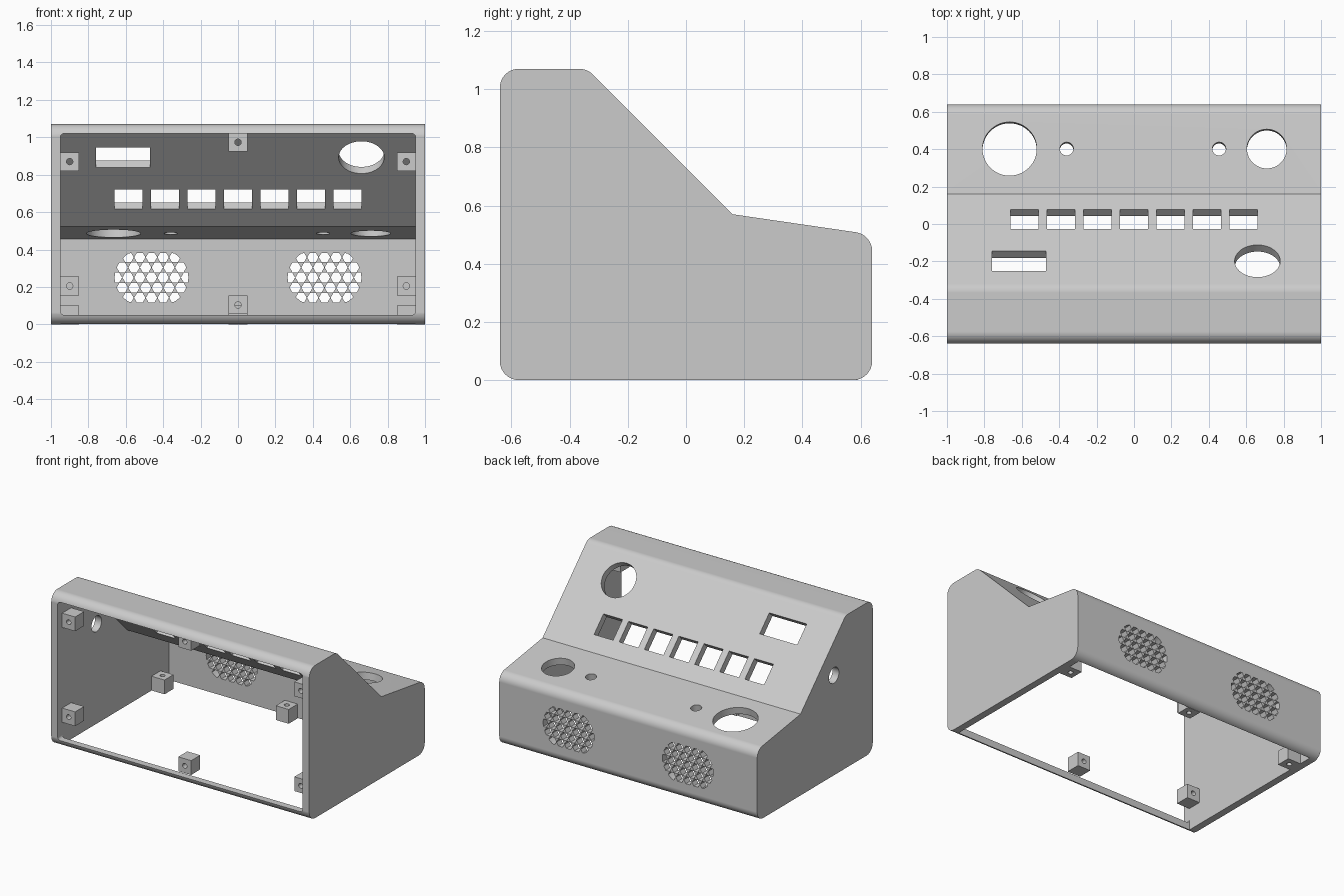
import bpy, bmesh
from math import sin, cos, pi, tan
from mathutils import Vector, Matrix

cube = bpy.data.objects.get("Cube")
if cube:
    bpy.data.objects.remove(cube, do_unlink=True)

grey = bpy.data.materials.new("plain grey")
grey.use_nodes = True
grey.diffuse_color = (0.6, 0.6, 0.6, 1)
grey.node_tree.nodes["Principled BSDF"].inputs["Base Color"].default_value = (0.6, 0.6, 0.6, 1)

X, Y, Z = Vector((1, 0, 0)), Vector((0, 1, 0)), Vector((0, 0, 1))


def frame(origin, xdir, normal):
    n = normal.normalized()
    return Matrix.Translation(origin) @ Matrix((xdir, n.cross(xdir), n)).transposed().to_4x4()


def ngon(r, n=48):
    return [(r * cos(2 * pi * i / n), r * sin(2 * pi * i / n)) for i in range(n)]


def rect(w, h):
    return [(-w / 2, -h / 2), (w / 2, -h / 2), (w / 2, h / 2), (-w / 2, h / 2)]


def rounded(corners, steps=8):
    """Replace each (x, y, radius) corner by an arc."""
    out = []
    for i, (x, y, r) in enumerate(corners):
        p = Vector((x, y))
        if r == 0:
            out.append(p)
            continue
        a = (Vector(corners[i - 1][:2]) - p).normalized()
        b = (Vector(corners[(i + 1) % len(corners)][:2]) - p).normalized()
        half = a.angle(b) / 2
        centre = p + (a + b).normalized() * r / sin(half)
        start = (p + a * r / tan(half) - centre).normalized()
        end = (p + b * r / tan(half) - centre).normalized()
        out += [centre + start.slerp(end, k / steps).normalized() * r for k in range(steps + 1)]
    return out


def prism(bm, pts, depth, mat):
    """Straight prism of a 2D outline, centred on the frame along its normal."""
    lo, hi = ([bm.verts.new(mat @ Vector((p[0], p[1], s * depth / 2))) for p in pts] for s in (-1, 1))
    bm.faces.new(lo[::-1])
    bm.faces.new(hi)
    n = len(pts)
    for i in range(n):
        bm.faces.new((lo[i], lo[(i + 1) % n], hi[(i + 1) % n], hi[i]))


def make(name, shapes):
    bm = bmesh.new()
    for pts, depth, mat in shapes:
        prism(bm, pts, depth, mat)
    bmesh.ops.recalc_face_normals(bm, faces=bm.faces)
    mesh = bpy.data.meshes.new(name)
    bm.to_mesh(mesh)
    bm.free()
    mesh.materials.append(grey)
    ob = bpy.data.objects.new(name, mesh)
    bpy.context.collection.objects.link(ob)
    return ob


def combine(ob, cutter, operation="DIFFERENCE"):
    """Apply a boolean and drop the cutter."""
    mod = ob.modifiers.new("cut", "BOOLEAN")
    mod.object, mod.operation, mod.solver = cutter, operation, "EXACT"
    bpy.context.view_layer.update()
    dg = bpy.context.evaluated_depsgraph_get()
    mesh = bpy.data.meshes.new_from_object(ob.evaluated_get(dg))
    ob.modifiers.clear()
    ob.data = mesh
    bpy.data.objects.remove(cutter, do_unlink=True)


def smooth(ob):
    bpy.ops.object.select_all(action="DESELECT")
    ob.select_set(True)
    bpy.context.view_layer.objects.active = ob
    bpy.ops.object.shade_smooth_by_angle(angle=pi / 6)


# Shell: side profile across the full width, hollowed and open below
side = frame(Vector(), Y, X)
R = 0.065
outer = rounded([(-0.64, 0, R), (0.64, 0, R), (0.64, 0.5, R), (0.16, 0.57, 0),
                 (-0.34, 1.07, R), (-0.64, 1.07, R)])
inner = [(-0.59, -0.1), (0.59, -0.1), (0.59, 0.457), (0.136, 0.523), (-0.361, 1.02), (-0.59, 1.02)]
shell = make("enclosure_shell", [(outer, 2, side)])
combine(shell, make("cavity", [(inner, 1.9, side)]))

# Front opening with softened corners
c = 0.02
opening = rounded([(-0.95, -0.485, c), (0.95, -0.485, c), (0.95, 0.485, c), (-0.95, 0.485, c)], 4)
combine(shell, make("opening", [(opening, 0.2, frame(Vector((0, -0.64, 0.535)), X, Y))]))

# Panel cutouts: slanted panel, shallow deck and one side socket
cuts = []
slant = Vector((0, 1, 1))
deck = Vector((0, 0.07, 0.48))
for i in range(-3, 4):
    cuts.append((rect(0.148, 0.148), 0.2, frame(Vector((i * 0.195, 0.025, 0.705)), X, slant)))
cuts.append((rect(0.29, 0.15), 0.2, frame(Vector((-0.615, -0.198, 0.928)), X, slant)))
cuts.append((ngon(0.122), 0.2, frame(Vector((0.66, -0.198, 0.928)), X, slant)))
for x, r in ((-0.665, 0.145), (-0.36, 0.036), (0.455, 0.036), (0.71, 0.106)):
    cuts.append((ngon(r), 0.2, frame(Vector((x, 0.402, 0.535)), X, deck)))
cuts.append((ngon(0.055), 0.2, frame(Vector((-0.975, -0.21, 0.7)), Y, X)))
combine(shell, make("cutouts", cuts))

# Speaker grilles: hexagonal cells trimmed to a flattened oval
PITCH, ROW = 0.0625, 0.0541
for s in (-1, 1):
    back = Vector((s * 0.4625, 0.615, 0.25))
    cells = []
    for row in range(-3, 4):
        for col in range(-4, 5):
            at = back + X * PITCH * (col + (row % 2) / 2) + Z * ROW * row
            cells.append((ngon(0.03, 6), 0.2, frame(at, X, Y)))
    oval = [(x * 0.197, max(-0.132, min(0.132, y * 0.165))) for x, y in ngon(1, 64)]
    grille = make("grille", cells)
    combine(grille, make("oval", [(oval, 0.15, frame(back, X, Y))]), "INTERSECT")
    combine(shell, grille)

smooth(shell)
weighted = shell.modifiers.new("even shading", "WEIGHTED_NORMAL")
weighted.keep_sharp = True


# Screw blocks, drilled right through
def screw_block(name, at, axis):
    at = Vector(at)
    block = make(name, [(rect(0.1, 0.1), 0.1, frame(at, X, axis))])
    combine(block, make("drill", [(ngon(0.017, 24), 0.2, frame(at, X, axis))]))
    smooth(block)


screw_block("front_top_block", (0, -0.54, 0.974), Y)
screw_block("front_bottom_block", (0, -0.54, 0.104), Y)
screw_block("base_back_block", (0, 0.54, 0.05), Z)
for s, word in ((1, "left"), (-1, "right")):
    screw_block("front_upper_block_" + word, (s * 0.9, -0.54, 0.87), Y)
    screw_block("front_lower_block_" + word, (s * 0.9, -0.54, 0.205), Y)
    screw_block("base_block_" + word, (s * 0.9, 0.45, 0.05), Z)
